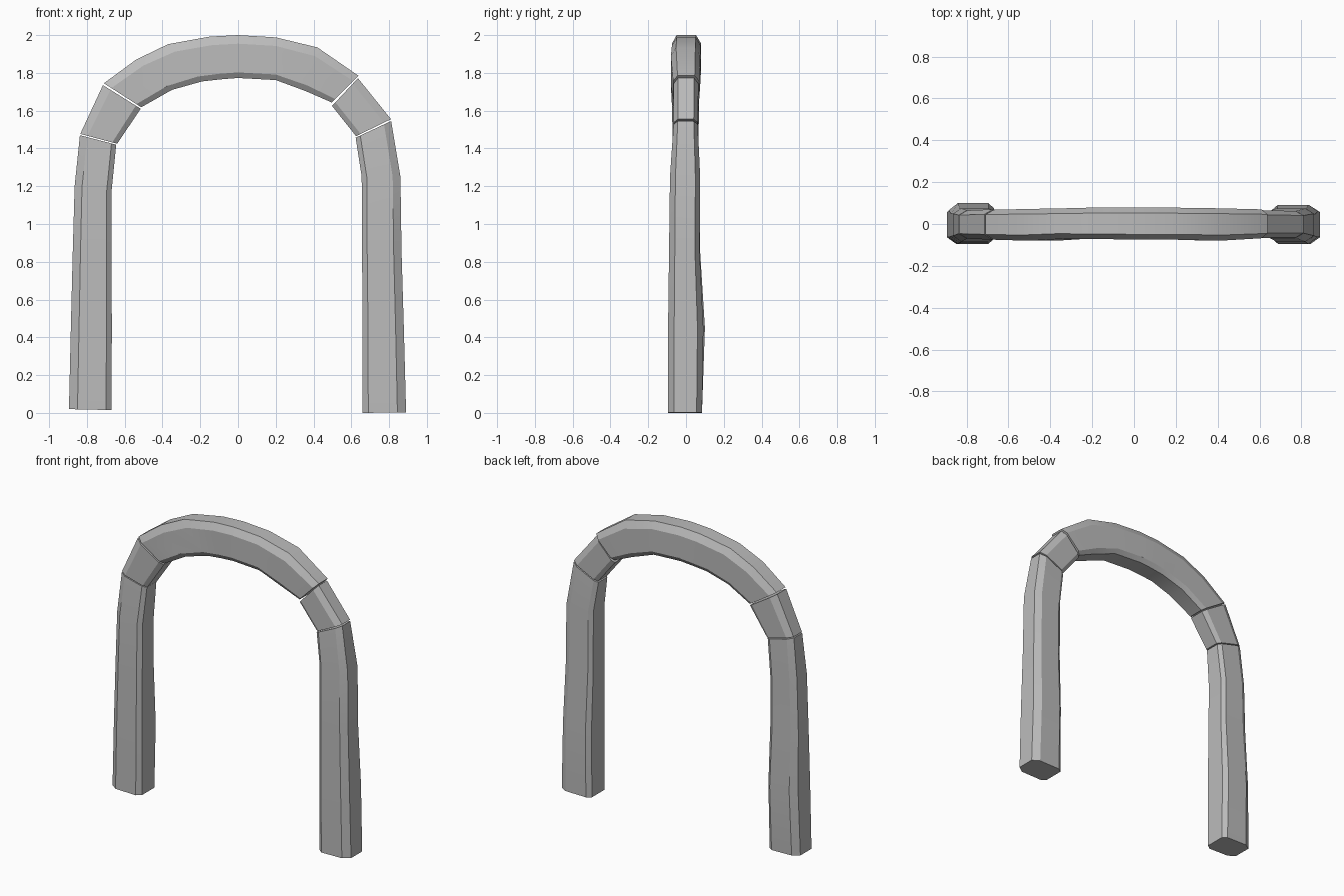
import bpy, bmesh
from mathutils import Vector

cube = bpy.data.objects.get("Cube")
if cube:
    bpy.data.objects.remove(cube, do_unlink=True)

stone = bpy.data.materials.new("grey stone")
stone.use_nodes = True
stone.diffuse_color = (0.5, 0.5, 0.5, 1)
stone.node_tree.nodes["Principled BSDF"].inputs["Base Color"].default_value = (0.5, 0.5, 0.5, 1)


def section(outer, inner, front, back):
    """Chamfered block section between an outer and an inner edge point."""
    o, i = Vector((outer[0], 0, outer[1])), Vector((inner[0], 0, inner[1]))
    cut_out, cut_in = 0.2, 0.13       # chamfer depth, as a share of the width
    slim_out, slim_in = 0.66, 0.74    # narrowed depth at each edge
    outline = [(0, front * slim_out), (cut_out, front), (1 - cut_in, front),
               (1, front * slim_in), (1, back * slim_in), (1 - cut_in, back),
               (cut_out, back), (0, back * slim_out)]
    return [o.lerp(i, t) + Vector((0, y, 0)) for t, y in outline]


def block(name, stations):
    """Closed stone block lofted through a row of sections."""
    bm = bmesh.new()
    rings = [[bm.verts.new(p) for p in section(*s)] for s in stations]
    for a, b in zip(rings, rings[1:]):
        for k in range(len(a)):
            n = (k + 1) % len(a)
            bm.faces.new((a[k], a[n], b[n], b[k]))
    bm.faces.new(rings[0])
    bm.faces.new(rings[-1])
    bmesh.ops.recalc_face_normals(bm, faces=bm.faces)
    mesh = bpy.data.meshes.new(name)
    bm.to_mesh(mesh)
    bm.free()
    mesh.materials.append(stone)
    obj = bpy.data.objects.new(name, mesh)
    bpy.context.collection.objects.link(obj)
    bpy.ops.object.select_all(action="DESELECT")
    obj.select_set(True)
    bpy.context.view_layer.objects.active = obj
    bpy.ops.object.shade_smooth_by_angle(angle=0.45)


# Each station: outer point (x, z), inner point (x, z), front y, back y
block("right_leg", [
    ((-.895, .02), (-.67, .015), -.095, .085),
    ((-.885, .45), (-.668, .45), -.095, .1),
    ((-.875, .85), (-.67, .85), -.09, .075),
    ((-.865, 1.2), (-.67, 1.17), -.085, .075),
    ((-.837, 1.47), (-.645, 1.42), -.07, .065)])

block("right_shoulder_stone", [
    ((-.835, 1.477), (-.64, 1.425), -.07, .065),
    ((-.715, 1.735), (-.515, 1.61), -.075, .07)])

block("top_arch", [
    ((-.71, 1.745), (-.512, 1.618), -.075, .068),
    ((-.54, 1.87), (-.35, 1.71), -.08, .072),
    ((-.37, 1.952), (-.19, 1.755), -.07, .075),
    ((-.15, 1.992), (-.09, 1.766), -.072, .08),
    ((0, 2), (0, 1.773), -.075, .08),
    ((.2, 1.988), (.2, 1.762), -.075, .078),
    ((.42, 1.935), (.36, 1.703), -.08, .075),
    ((.638, 1.785), (.497, 1.643), -.068, .07)])

block("left_shoulder_stone", [
    ((.635, 1.772), (.498, 1.625), -.066, .066),
    ((.81, 1.555), (.625, 1.465), -.065, .062)])

block("left_leg", [
    ((.811, 1.545), (.623, 1.457), -.066, .062),
    ((.86, 1.25), (.655, 1.25), -.085, .075),
    ((.866, .85), (.657, .85), -.09, .072),
    ((.878, .45), (.66, .45), -.095, .092),
    ((.89, .003), (.66, 0), -.095, .085)])
